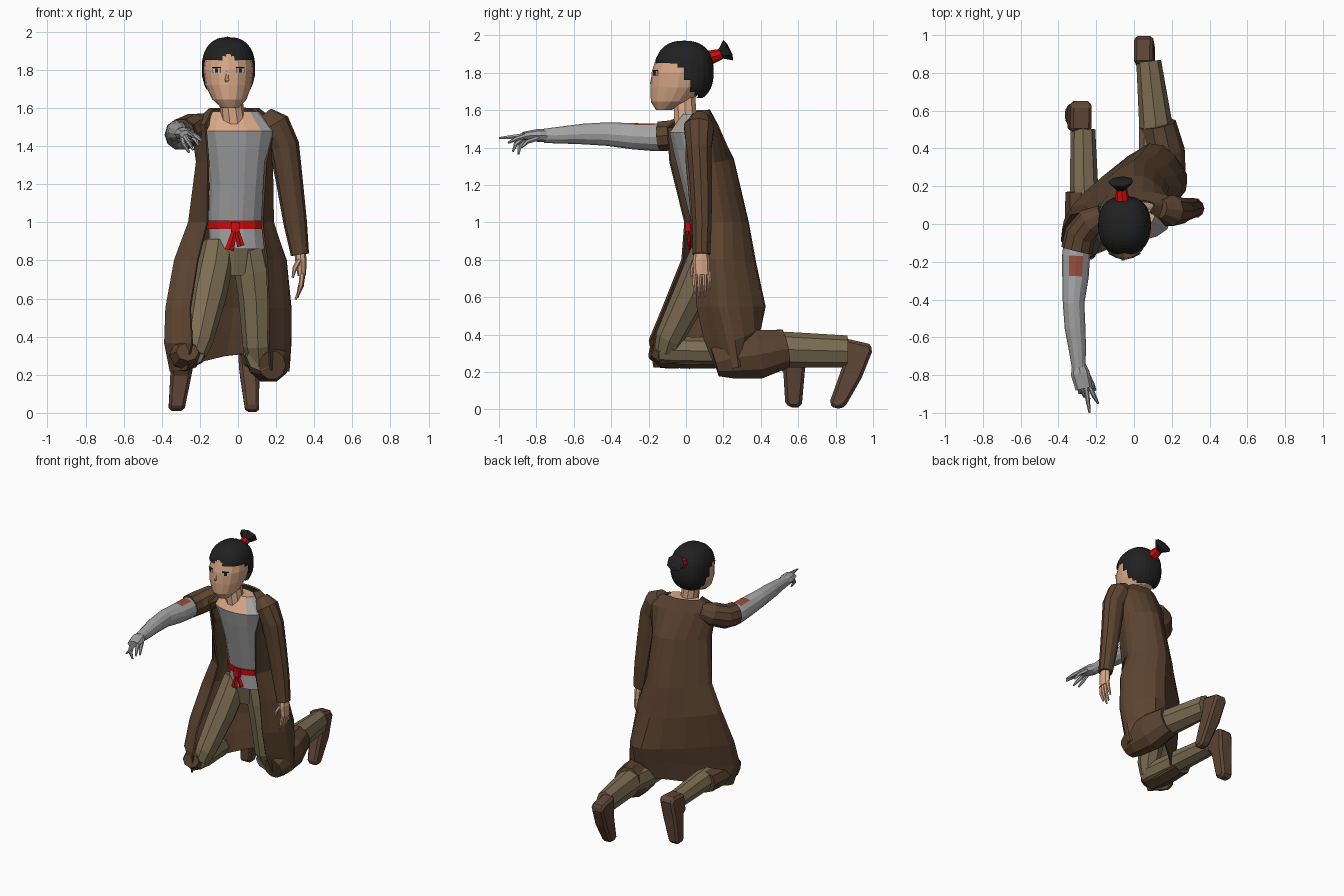
import bpy, bmesh, math
from mathutils import Vector, Matrix


def mat(name, r, g, b):
    m = bpy.data.materials.new(name)
    m.diffuse_color = (r, g, b, 1)
    return m


COAT = mat("coat brown", .105, .057, .030)
BOOT = mat("boot brown", .112, .061, .037)
PANTS = mat("khaki", .205, .155, .088)
GREY = mat("shirt grey", .38, .38, .385)
METAL = mat("arm grey", .38, .38, .385)
SKIN = mat("skin", .68, .39, .24)
HAIR = mat("black", .015, .015, .016)
RED = mat("red", .62, .004, .004)
PATCH = mat("rust patch", .32, .075, .045)
WHITE = mat("eye white", .55, .62, .70)


def finish(bm, name, *mats):
    bmesh.ops.recalc_face_normals(bm, faces=bm.faces)
    me = bpy.data.meshes.new(name)
    bm.to_mesh(me)
    bm.free()
    ob = bpy.data.objects.new(name, me)
    bpy.context.collection.objects.link(ob)
    for m in mats:
        me.materials.append(m)
    return ob


def tube(name, pts, mats, sides=10, flat=False, caps=True, rule=None):
    """Loft of elliptical rings; each point is x, y, z, rx[, ry]. flat keeps rings horizontal."""
    mats = mats if isinstance(mats, tuple) else (mats,)
    bm = bmesh.new()
    P = [Vector(p[:3]) for p in pts]
    whole = (P[-1] - P[0]).normalized()
    ref = Vector((0, 1, 0)) if flat or abs(whole.z) > .7 else Vector((0, 0, 1))
    rings = []
    for i, p in enumerate(pts):
        t = (P[min(i + 1, len(P) - 1)] - P[max(i - 1, 0)]).normalized()
        if flat:
            t = Vector((0, 0, 1))
        a = ref.cross(t).normalized()
        b = t.cross(a)
        rx, ry = p[3], p[4] if len(p) > 4 else p[3]
        rings.append([bm.verts.new(P[i] + a * rx * math.cos(k * math.tau / sides)
                                   + b * ry * math.sin(k * math.tau / sides)) for k in range(sides)])
    for r, s in zip(rings, rings[1:]):
        for k in range(sides):
            j = (k + 1) % sides
            bm.faces.new((r[k], r[j], s[j], s[k]))
    if caps:
        bm.faces.new(rings[0])
        bm.faces.new(rings[-1])
    bmesh.ops.recalc_face_normals(bm, faces=bm.faces)
    bm.normal_update()
    if rule:
        for f in bm.faces:
            f.material_index = rule(f.calc_center_median(), f.normal)
    return finish(bm, name, *mats)


def box(name, loc, size, m, rot=(0, 0, 0)):
    bm = bmesh.new()
    bmesh.ops.create_cube(bm, size=1)
    bmesh.ops.scale(bm, vec=size, verts=bm.verts)
    ob = finish(bm, name, m)
    ob.location, ob.rotation_euler = loc, rot
    return ob


# Torso: shirt with bare upper chest, pelvis, neck
tube("shirt", [(0, .145, .86, .15, .115), (-.01, .14, 1.0, .145, .115), (0, .09, 1.2, .15, .115),
               (0, .05, 1.38, .175, .12), (0, .02, 1.48, .195, .11), (-.015, .04, 1.58, .125, .06)],
     (GREY, SKIN), 14, True, rule=lambda c, n: int(c.z > 1.48 and abs(c.x + .015) < .125))
tube("pelvis", [(-.02, .17, .72, .11, .10), (-.02, .155, .87, .14, .115)], PANTS, 12, True)
tube("neck", [(-.02, .0, 1.5, .065), (-.045, -.01, 1.7, .06)], SKIN, 10)

# Belt with knot and two hanging ends
tube("belt", [(-.01, .145, .965, .157, .125), (-.01, .14, 1.01, .157, .125)], RED, 14, True)
box("belt_knot", (-.015, .012, .975), (.045, .03, .05), RED)
tube("belt_end_a", [(-.015, .01, .97, .012, .01), (-.045, .02, .855, .024, .008)], RED, 4)
tube("belt_end_b", [(-.01, .01, .97, .012, .01), (.015, .02, .875, .02, .008)], RED, 4)

# Legs: kneeling, thigh and shin for each side
tube("right_thigh", [(-.105, .13, .885, .085), (-.122, .09, .77, .095), (-.155, .03, .62, .095),
                     (-.205, -.09, .38, .075), (-.225, -.11, .31, .06)], PANTS, 8)
tube("right_shin", [(-.235, -.15, .31, .06), (-.24, -.08, .315, .075), (-.265, .2, .31, .075),
                    (-.27, .5, .29, .065)], PANTS, 8)
tube("left_thigh", [(.06, .15, .86, .09), (.08, .16, .74, .097), (.095, .17, .6, .092), (.105, .19, .35, .08),
                    (.11, .21, .27, .06)], PANTS, 8)
tube("left_shin", [(.115, .15, .29, .07), (.115, .3, .31, .09), (.115, .53, .32, .088, .095),
                   (.078, .86, .31, .066, .085)], PANTS, 8)


def boot(name, prof, x_top, x_low, w):
    """Side profile widened in x, leaning from x_low at the toe to x_top at the ankle."""
    bm = bmesh.new()
    sides = []
    for s in (-1, 1):
        sides.append([bm.verts.new((x_low + (x_top - x_low) * z / .35 + s * w * (.7 + .3 * min(1, z / .12)), y, z))
                      for y, z in prof])
        bm.faces.new(sides[-1])
    n = len(prof)
    for i in range(n):
        j = (i + 1) % n
        bm.faces.new((sides[0][i], sides[0][j], sides[1][j], sides[1][i]))
    ob = finish(bm, name, BOOT)
    bev = ob.modifiers.new("round", "BEVEL")
    bev.width, bev.segments, bev.limit_method, bev.angle_limit = .016, 1, "ANGLE", .9


boot("left_boot", [(.765, .03), (.80, .0), (.84, .01), (.86, .03), (.94, .17), (1.0, .32), (.98, .35),
                   (.85, .38), (.84, .24)], .05, .075, .05)
boot("right_boot", [(.53, .04), (.55, .01), (.60, .01), (.62, .03), (.635, .2), (.65, .33), (.63, .36),
                    (.49, .35), (.49, .23), (.52, .21)], -.28, -.325, .056)


# Long coat: open-fronted rows, each from right front edge round the back to left front edge
def spline(c, steps=4):
    c = [2 * c[0] - c[1]] + c + [2 * c[-1] - c[-2]]
    out = []
    for i in range(1, len(c) - 2):
        for k in range(steps):
            t = k / steps
            out.append(.5 * (2 * c[i] + (c[i + 1] - c[i - 1]) * t
                             + (2 * c[i - 1] - 5 * c[i] + 4 * c[i + 1] - c[i + 2]) * t ** 2
                             + (3 * c[i] - c[i - 1] - 3 * c[i + 1] + c[i + 2]) * t ** 3))
    return out + [c[-2]]


# z at edges, z at back, then x,y of right front, right side, back, left side, left front
ROWS = [
    (1.595, 1.60, -.13, .0, -.14, .06, -.03, .12, .10, .11, .085, .06),
    (1.51, 1.52, -.17, -.10, -.24, .02, -.02, .16, .21, .13, .19, .0),
    (1.32, 1.34, -.155, -.085, -.21, .06, .0, .25, .17, .15, .145, .0),
    (1.0, 1.0, -.16, -.005, -.255, .10, .0, .33, .18, .20, .125, .03),
    (.80, .78, -.21, -.02, -.325, .09, .04, .37, .25, .20, .15, .045),
    (.55, .55, -.25, -.12, -.365, .02, .08, .42, .275, .22, .16, .06),
    (.37, .45, -.24, -.195, -.375, -.03, .07, .39, .275, .26, .16, .10),
    (.225, .31, -.265, -.17, -.34, .0, .03, .33, .265, .28, .17, .16),
]
bm = bmesh.new()
rows = []
for r in ROWS:
    ze, zb = r[:2]
    zs = (ze, ze, zb, ze, ze)
    rows.append([bm.verts.new(v) for v in
                 spline([Vector((r[2 + 2 * i], r[3 + 2 * i], zs[i])) for i in range(5)])])
for a, b in zip(rows, rows[1:]):
    for i in range(len(a) - 1):
        bm.faces.new((a[i], a[i + 1], b[i + 1], b[i]))
coat = finish(bm, "coat", COAT)
sol = coat.modifiers.new("cloth", "SOLIDIFY")
sol.thickness, sol.offset = .012, 0

# Coat skirts gathered round the lower legs
tube("left_coat_skirt", [(.18, .155, .25, .07, .08), (.175, .24, .275, .10, .118), (.155, .38, .295, .115, .138),
                         (.125, .53, .325, .098, .108)], COAT, 10)
tube("right_coat_skirt", [(-.265, -.185, .32, .06, .05), (-.275, -.13, .305, .085, .08),
                          (-.28, .02, .295, .086, .078), (-.28, .17, .30, .083, .08)], COAT, 8)

# Sleeves
tube("left_sleeve", [(.14, .08, 1.56, .05), (.19, .07, 1.51, .085), (.242, .07, 1.4, .08, .07),
                     (.272, .08, 1.2, .07, .062), (.30, .085, 1.0, .062, .055), (.325, .082, .83, .048, .05)], COAT, 10)
tube("right_sleeve", [(-.16, .05, 1.52, .055), (-.225, .01, 1.495, .082), (-.285, -.06, 1.465, .085),
                      (-.305, -.14, 1.46, .083)], COAT, 10)

# Grey right arm with rust patch on top of the upper arm
tube("right_arm", [(-.30, -.08, 1.455, .07), (-.307, -.17, 1.455, .074), (-.31, -.28, 1.46, .070),
                   (-.32, -.42, 1.472, .057, .063), (-.312, -.55, 1.472, .055, .055), (-.30, -.66, 1.467, .046),
                   (-.293, -.76, 1.462, .036, .038)], (METAL, PATCH), 12,
     rule=lambda c, n: int(-.28 < c.y < -.17 and n.z > .85))


# Hands: palm plus five tapering fingers (base, knuckle, tip)
def hand(side, palm, fingers, m):
    tube(side + "_palm", palm, m, 8)
    for i, (a, b, c) in enumerate(fingers):
        tube(f"{side}_finger_{i + 1}", [(*a, .014), (*b, .012), (*c, .006)], m, 6)


hand("right", [(-.293, -.74, 1.462, .035, .035), (-.285, -.79, 1.465, .05, .035), (-.265, -.87, 1.462, .045, .022)], [
    ((-.255, -.86, 1.465), (-.245, -.93, 1.457), (-.235, -1.0, 1.45)),
    ((-.235, -.86, 1.46), (-.212, -.91, 1.445), (-.19, -.95, 1.425)),
    ((-.28, -.86, 1.455), (-.26, -.91, 1.42), (-.235, -.925, 1.38)),
    ((-.295, -.85, 1.455), (-.285, -.89, 1.41), (-.255, -.895, 1.365)),
    ((-.25, -.79, 1.45), (-.22, -.85, 1.43), (-.205, -.88, 1.40))], METAL)
hand("left", [(.325, .082, .85, .03, .035), (.33, .082, .80, .03, .045), (.335, .085, .72, .022, .045)], [
    ((.337, .05, .73), (.33, .045, .67), (.315, .05, .62)),
    ((.34, .075, .73), (.33, .07, .66), (.302, .072, .595)),
    ((.34, .098, .73), (.333, .10, .665), (.31, .10, .605)),
    ((.337, .12, .74), (.333, .125, .69), (.315, .125, .64)),
    ((.32, .05, .80), (.298, .035, .76), (.287, .03, .71))], SKIN)

# Head and nose
tube("head", [(-.04, -.12, 1.60, .045, .04), (-.045, -.08, 1.645, .09, .108), (-.05, -.045, 1.72, .122, .145),
              (-.05, -.03, 1.80, .132, .154), (-.05, -.015, 1.88, .122, .145), (-.05, -.015, 1.94, .07, .08)],
     SKIN, 16, True)
tube("nose", [(-.055, -.176, 1.80, .005, .006), (-.058, -.181, 1.745, .014, .013), (-.057, -.178, 1.735, .012, .010)],
     SKIN, 6, True)

# Eyes: thin plates with iris and upper lash
for s in (-1, 1):
    n = "right" if s < 0 else "left"
    x, turn = -.05 + s * .062, (0, 0, s * .48)
    box(n + "_eye_white", (x, -.163, 1.797), (.046, .009, .022), WHITE, turn)
    box(n + "_iris", (x, -.166, 1.797), (.018, .008, .022), HAIR, turn)
    box(n + "_lash", (x, -.165, 1.811), (.048, .009, .005), HAIR, turn)

# Hair cap: squarish dome cut along the hairline, with a tied tuft
bm = bmesh.new()
bmesh.ops.create_uvsphere(bm, u_segments=28, v_segments=24, radius=1)
for v in bm.verts:
    v.co /= sum(abs(c) ** 2.4 for c in v.co) ** (1 / 2.4)
bmesh.ops.transform(bm, verts=bm.verts, matrix=Matrix.Translation((-.05, -.01, 1.805))
                    @ Matrix.Diagonal((.14, .158, .166, 1)))
bare = [f for f in bm.faces if (c := f.calc_center_median()).z < max(1.67, 1.86 - 1.8 * max(0, c.y + .05))]
bmesh.ops.delete(bm, geom=bare, context="FACES")
finish(bm, "hair", HAIR)
tube("hair_tie", [(-.06, .11, 1.875, .042), (-.066, .19, 1.90, .028)], RED, 8)
tube("hair_tuft", [(-.066, .18, 1.898, .024), (-.07, .225, 1.92, .068, .062), (-.07, .235, 1.925, .03)], HAIR, 7)
